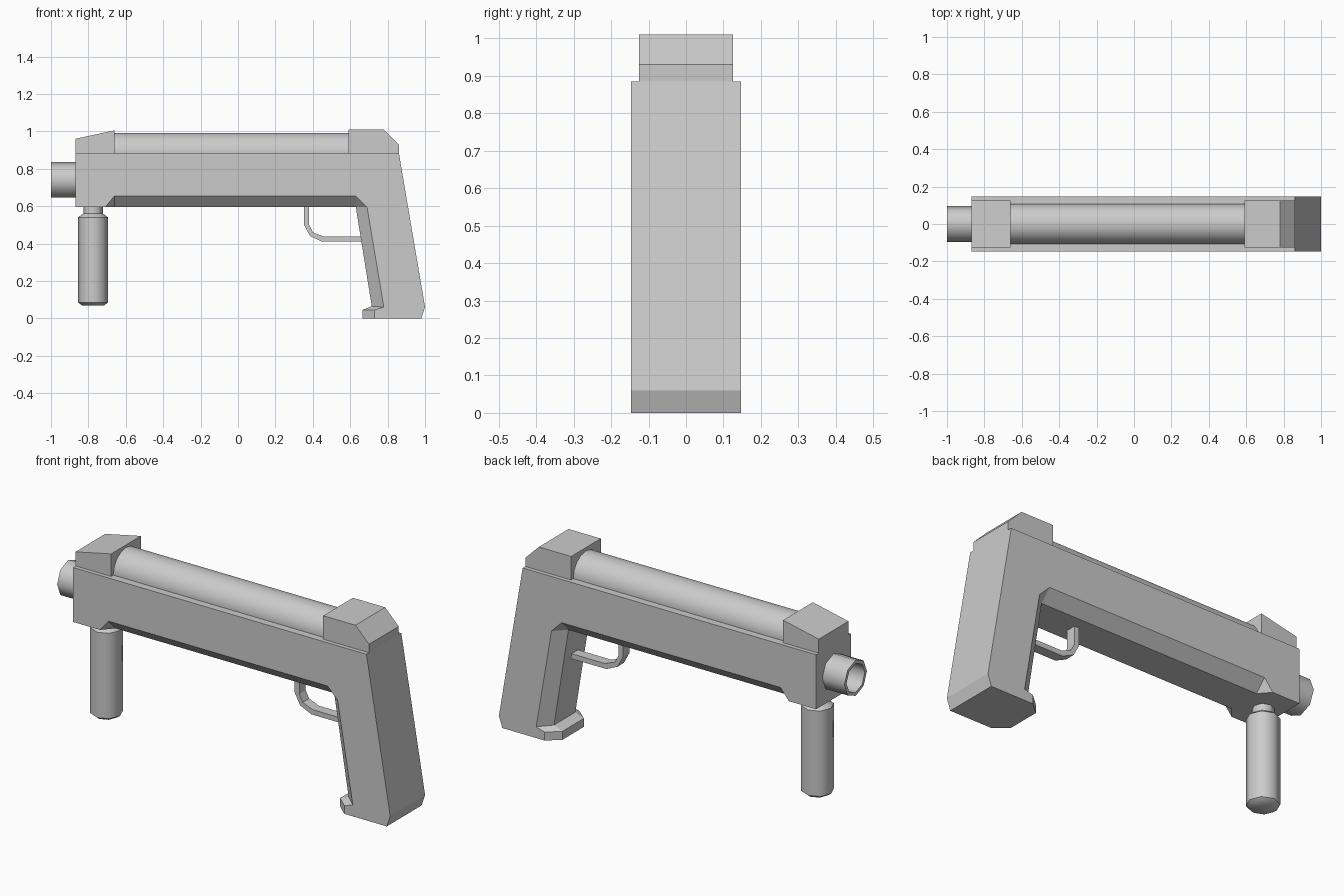
import bpy, bmesh
from math import radians, cos, sin, tau

cube = bpy.data.objects.get("Cube")
if cube:
    bpy.data.objects.remove(cube, do_unlink=True)

grey = bpy.data.materials.new("light_grey")
grey.use_nodes = True
COLOUR = (0.6, 0.6, 0.6, 1)
grey.diffuse_color = COLOUR
grey.node_tree.nodes["Principled BSDF"].inputs["Base Color"].default_value = COLOUR


def make_object(name, bm, smooth=False):
    bmesh.ops.remove_doubles(bm, verts=bm.verts, dist=1e-5)
    bmesh.ops.recalc_face_normals(bm, faces=bm.faces)
    mesh = bpy.data.meshes.new(name)
    bm.to_mesh(mesh)
    bm.free()
    mesh.materials.append(grey)
    obj = bpy.data.objects.new(name, mesh)
    bpy.context.collection.objects.link(obj)
    if smooth:
        bpy.ops.object.select_all(action="DESELECT")
        obj.select_set(True)
        bpy.context.view_layer.objects.active = obj
        bpy.ops.object.shade_smooth_by_angle(angle=radians(50))
    return obj


def loft(name, rings, smooth=False):
    """Bridge equal rings of points and cap both ends."""
    bm = bmesh.new()
    rows = [[bm.verts.new(p) for p in ring] for ring in rings]
    for a, b in zip(rows, rows[1:]):
        for i in range(len(a)):
            j = (i + 1) % len(a)
            bm.faces.new((a[i], a[j], b[j], b[i]))
    bm.faces.new(rows[0])
    bm.faces.new(rows[-1])
    return make_object(name, bm, smooth)


def slab(name, profile, half):
    """Extrude a side profile across the width."""
    return loft(name, [[(x, y, z) for x, z in profile] for y in (-half, half)])


def lathe(name, profile, axis, centre, sides):
    """Spin (radius, distance) points around the x or z axis."""
    rings = []
    for r, d in profile:
        ring = []
        for i in range(sides):
            u, v = r * cos(tau * i / sides), r * sin(tau * i / sides)
            ring.append((d, u, centre + v) if axis == "x" else (centre + u, v, d))
        rings.append(ring)
    return loft(name, rings, smooth=True)


# Body and grip: each outer side point is paired with its inner chamfer point
pairs = [
    ((-0.87, 0.885), (-0.87, 0.885)),
    ((-0.87, 0.595), (-0.87, 0.595)),
    ((-0.71, 0.595), (-0.66, 0.595)),
    ((-0.66, 0.655), (-0.66, 0.595)),
    ((0.63, 0.655), (0.63, 0.595)),
    ((0.69, 0.595), (0.63, 0.595)),
    ((0.78, 0.06), (0.715, 0.065)),
    ((0.73, 0.045), (0.665, 0.045)),
    ((0.73, 0), (0.665, 0)),
    ((0.98, 0), (0.98, 0)),
    ((1.0, 0.06), (1.0, 0.06)),
    ((0.86, 0.885), (0.86, 0.885)),
]
layers = [(-0.147, 0), (-0.09, 1), (0.09, 1), (0.147, 0)]
loft("body_and_grip", [[(p[k][0], y, p[k][1]) for p in pairs] for y, k in layers])

# Top blocks
slab("front_top_block", [(-0.87, 0.88), (-0.66, 0.88), (-0.66, 1.005), (-0.87, 0.96)], 0.125)
slab("rear_top_block", [(0.59, 0.88), (0.86, 0.88), (0.86, 0.93), (0.78, 1.01), (0.59, 1.01)], 0.125)

# Round parts
lathe("top_tube", [(0.107, -0.67), (0.107, 0.6)], "x", 0.885, 16)
lathe("muzzle", [(0.095, -0.865), (0.095, -1.0), (0.077, -1.0), (0.077, -0.875)], "x", 0.74, 8)
lathe("front_handle", [(0.06, 0.07), (0.08, 0.085), (0.08, 0.54), (0.052, 0.56), (0.052, 0.6)],
      "z", -0.775, 8)

# Trigger guard
slab("trigger_guard", [(0.353, 0.6), (0.353, 0.5), (0.385, 0.44), (0.45, 0.41), (0.68, 0.41),
                       (0.68, 0.437), (0.46, 0.437), (0.4, 0.46), (0.38, 0.5), (0.38, 0.6)], 0.027)
